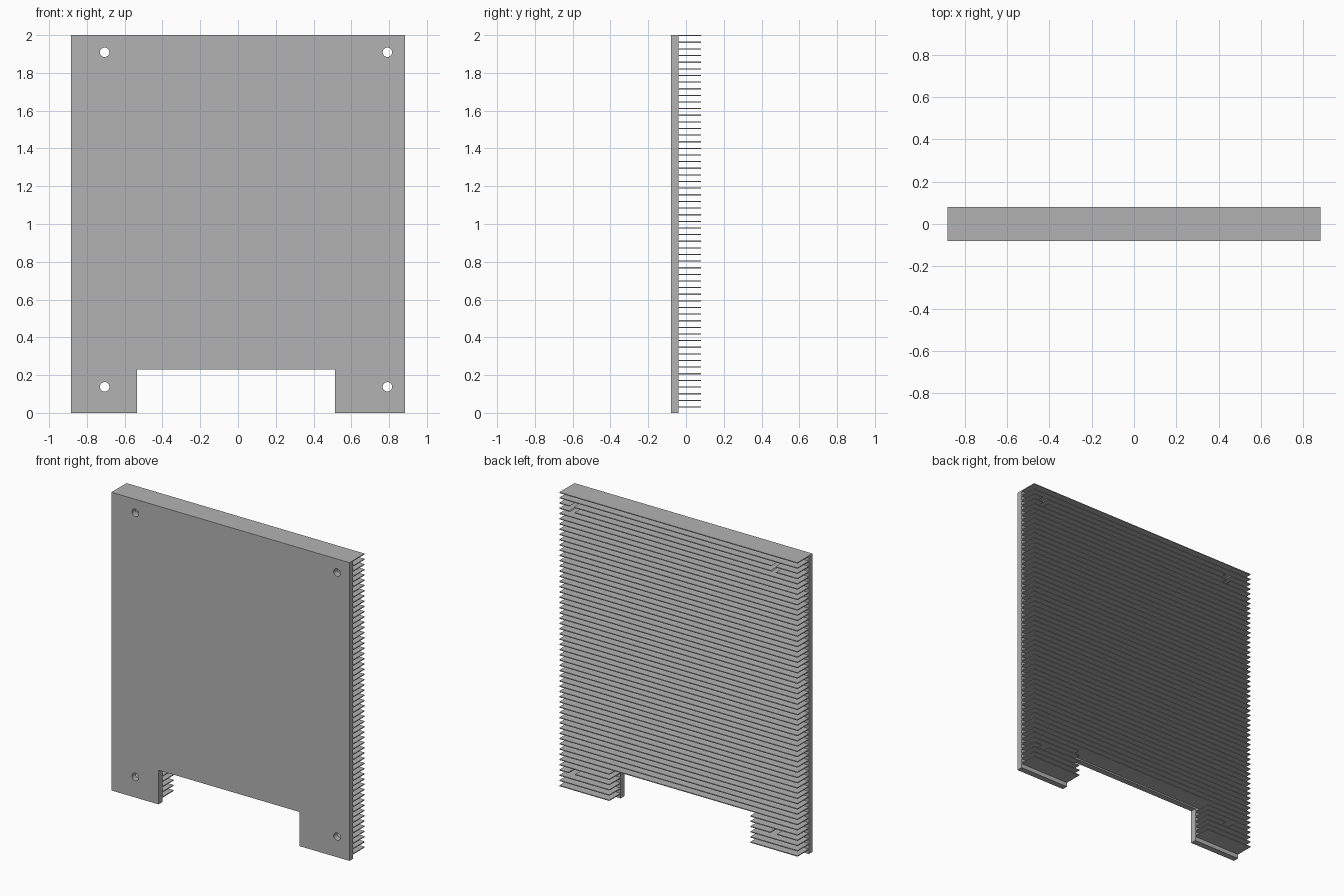
import bpy
import bmesh
from mathutils import Matrix, Vector

if "Cube" in bpy.data.objects:
    bpy.data.objects.remove(bpy.data.objects["Cube"], do_unlink=True)

HALF_W, TOP = 0.883, 2.0
FRONT, PLATE_BACK, BACK = -0.08, -0.04, 0.08
FIN_COUNT, PITCH, FIN_THICK = 57, 0.0351, 0.006
HOLE_RADIUS = 0.025

# Single bare metal colour
metal = bpy.data.materials.new("grey metal")
metal.use_nodes = True
grey = (0.45, 0.45, 0.45, 1)
metal.diffuse_color = grey
metal.node_tree.nodes["Principled BSDF"].inputs["Base Color"].default_value = grey


def add_box(bm, low, high):
    low, high = Vector(low), Vector(high)
    place = Matrix.Translation((low + high) / 2) @ Matrix.Diagonal((*(high - low), 1))
    bmesh.ops.create_cube(bm, size=1, matrix=place)


def make_object(name, bm):
    mesh = bpy.data.meshes.new(name)
    bm.to_mesh(mesh)
    bm.free()
    mesh.materials.append(metal)
    obj = bpy.data.objects.new(name, mesh)
    bpy.context.collection.objects.link(obj)
    return obj


# Base plate
bm = bmesh.new()
add_box(bm, (-HALF_W, FRONT, 0), (HALF_W, PLATE_BACK, TOP))
base_plate = make_object("base_plate", bm)

# Horizontal cooling fins, the uppermost flush with the plate top
bm = bmesh.new()
for i in range(FIN_COUNT):
    z = TOP - i * PITCH
    add_box(bm, (-HALF_W, PLATE_BACK, z - FIN_THICK), (HALF_W, BACK, z))
cooling_fins = make_object("cooling_fins", bm)

# Cutter: bottom notch and four screw holes, right through plate and fins
bm = bmesh.new()
add_box(bm, (-0.534, -0.2, -0.1), (0.513, 0.2, 0.229))
for x in (-0.706, 0.791):
    for z in (0.138, 1.909):
        place = Matrix.Translation((x, 0, z)) @ Matrix.Rotation(1.570796, 4, "X")
        bmesh.ops.create_cone(bm, cap_ends=True, segments=32, radius1=HOLE_RADIUS,
                              radius2=HOLE_RADIUS, depth=0.4, matrix=place)
cutter = make_object("notch_and_hole_cutter", bm)
cutter.hide_render = True

for obj in (base_plate, cooling_fins):
    cut = obj.modifiers.new("cut", "BOOLEAN")
    cut.operation = "DIFFERENCE"
    cut.solver = "EXACT"
    cut.object = cutter
    bpy.ops.object.select_all(action="DESELECT")
    bpy.context.view_layer.objects.active = obj
    obj.select_set(True)
    bpy.ops.object.modifier_apply(modifier=cut.name)
    bpy.ops.object.shade_smooth_by_angle()

bpy.data.objects.remove(cutter, do_unlink=True)
